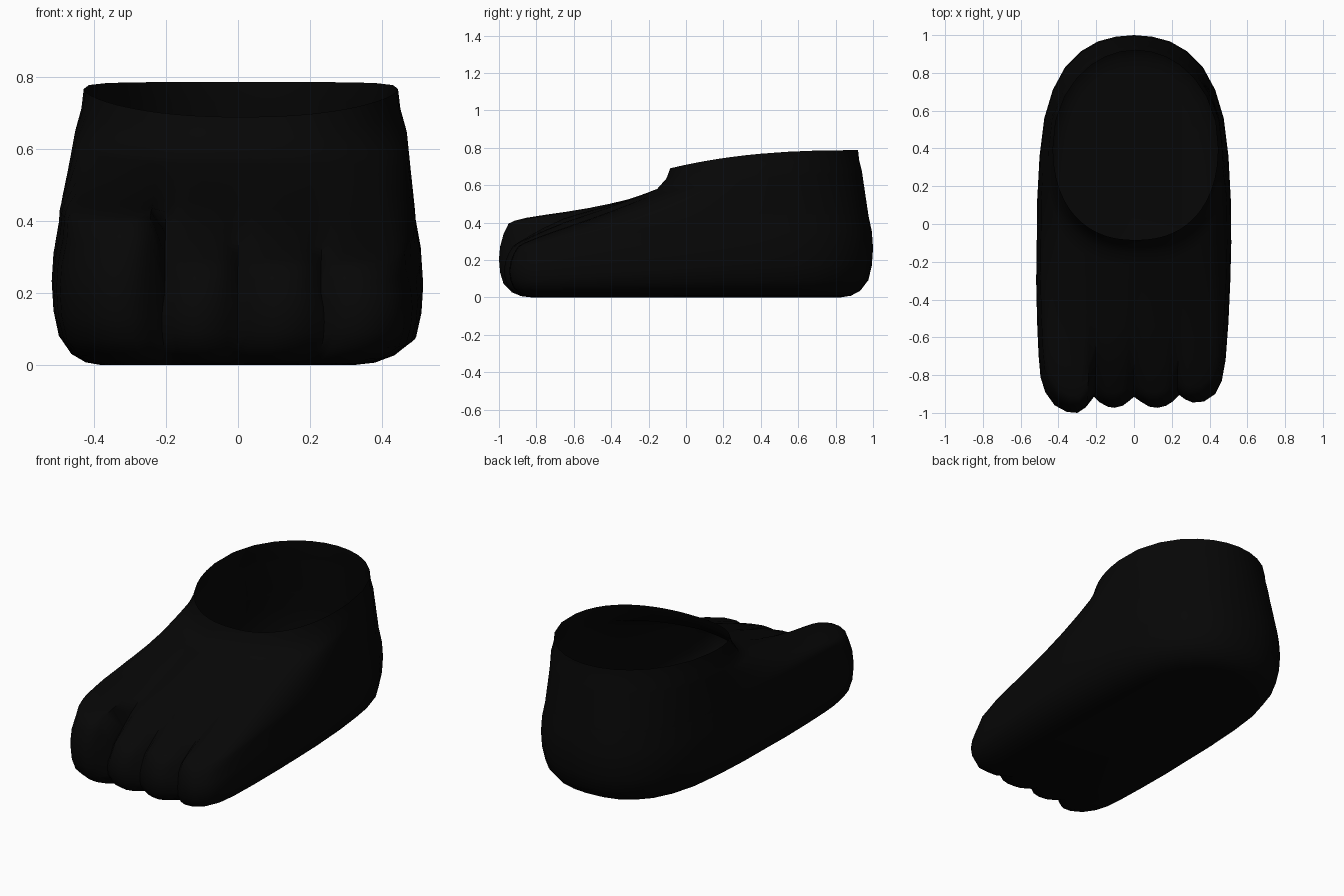
import bpy, bmesh, math

if "Cube" in bpy.data.objects:
    bpy.data.objects.remove(bpy.data.objects["Cube"])

# Widest outline of the foot, seen from above, counter-clockwise
heel_half = [(0.515, -0.1), (0.513, 0.12), (0.5, 0.36), (0.475, 0.56), (0.43, 0.71), (0.365, 0.83),
             (0.28, 0.915), (0.19, 0.967), (0.095, 0.992)]
left_side = [(-0.518, -0.3), (-0.513, -0.52), (-0.505, -0.7), (-0.495, -0.81)]
toes = [(-0.47, -0.89), (-0.42, -0.96), (-0.355, -0.995), (-0.30, -1.0), (-0.255, -0.97), (-0.212, -0.915),
        (-0.18, -0.945), (-0.14, -0.967), (-0.105, -0.973), (-0.06, -0.962), (-0.03, -0.94), (0.0, -0.915),
        (0.035, -0.94), (0.08, -0.967), (0.125, -0.973), (0.17, -0.962), (0.205, -0.94), (0.24, -0.905),
        (0.27, -0.928), (0.31, -0.945), (0.37, -0.94), (0.43, -0.9)]
right_side = [(0.465, -0.83), (0.485, -0.72), (0.5, -0.52), (0.51, -0.3)]
outline = (heel_half + [(0.0, 1.0)] + [(-x, y) for x, y in reversed(heel_half)]
           + left_side + toes + right_side)
grooves = {(-0.212, -0.915), (0.0, -0.915), (0.24, -0.905)}

# Lower wall: inset from the outline, and height as a share of the shoulder height
wall = [(0.14, 0.0), (0.095, 0.02), (0.055, 0.08), (0.02, 0.21), (0.005, 0.39), (0.0, 0.6), (0.005, 0.8), (0.02, 1.0)]
steps = [0.03, 0.07, 0.14, 0.24, 0.36, 0.5, 0.65, 0.8, 0.92, 1.0]


def inset(x, y, d):
    """Pull a point towards the middle, a little more on the outer side of the sole."""
    dx = d * (1 + 0.8 * max(0, x)) if d > 0.02 else d
    return x * (1 - dx / 0.52), y * (1 - 1.25 * d)


def smooth(a, b, v):
    t = min(1, max(0, (v - a) / (b - a)))
    return t * t * (3 - 2 * t)


def rim_height(y):
    """The opening rises from the instep to the heel."""
    t = min(1, max(0, (0.92 - y) / 1.005))
    return 0.787 - 0.097 * t ** 2.5


def strip(x, y):
    """Points from the sole, up the wall and over the instep to the rim."""
    back = min(1, max(0, (y + 0.9) / 1.2))
    big = x < -0.22
    toe = 0.2 if (x, y) in grooves else 0.34 if big else 0.235
    blend = 0.34 - 0.1 * smooth(-0.4, 0.4, x)  # toes merge into one instep
    zs = toe + (0.44 - toe) * back
    zm = blend + (0.44 - blend) * back
    pts = [(*inset(x, y, d), h * zs) for d, h in wall]
    sx, sy, _ = pts[-1]
    a = math.atan2((y - 0.42) / (1.39 if y < 0.42 else 0.58), x / 0.515)
    c, s = math.cos(a), math.sin(a)
    if s < 0:                                  # fuller opening at the front
        k = (abs(c) ** 2.3 + abs(s) ** 2.3) ** (-1 / 2.3)
        c, s = c * k, s * k
    rx, ry = 0.008 + 0.437 * c, 0.418 + 0.502 * s
    rz = rim_height(ry)
    front = max(0, -s)
    out = 0.02 + 0.05 * front                  # foot of the collar
    qx, qy, qz = rx + out * c, ry + out * s, rz - 0.11 - 0.02 * front * abs(c)
    reach = min(1, math.hypot(qx - sx, qy - sy) / 0.7)
    bulge = (0.15 if big else 0.09) * reach
    for t in steps:
        z0 = zs + (zm - zs) * smooth(0, 0.45, t)
        z = z0 + (qz - z0) * t + bulge * t ** 0.3 * (1 - t) ** 3
        pts.append((sx + (qx - sx) * t, sy + (qy - sy) * t, z))
    m = 0.3 * out                              # steep collar, then the open rim
    pts.append((rx + m * c, ry + m * s, rz - 0.055))
    pts.append((rx, ry, rz))
    return pts


# Foot shell, open at the ankle
bm = bmesh.new()
cols = [[bm.verts.new(p) for p in strip(x, y)] for x, y in outline]
for i, col in enumerate(cols):
    nxt = cols[(i + 1) % len(cols)]
    for j in range(len(col) - 1):
        bm.faces.new((col[j], nxt[j], nxt[j + 1], col[j + 1]))
bm.faces.new([c[0] for c in reversed(cols)])   # flat sole
bm.normal_update()

mesh = bpy.data.meshes.new("foot_shell")
bm.to_mesh(mesh)
bm.free()
foot = bpy.data.objects.new("foot_shell", mesh)
bpy.context.collection.objects.link(foot)

black = bpy.data.materials.new("near_black")
black.diffuse_color = (0.002, 0.002, 0.002, 1)
black.use_nodes = True
black.node_tree.nodes["Principled BSDF"].inputs["Base Color"].default_value = black.diffuse_color
mesh.materials.append(black)

bpy.context.view_layer.objects.active = foot
foot.select_set(True)
bpy.ops.object.shade_smooth_by_angle(angle=math.radians(60))
